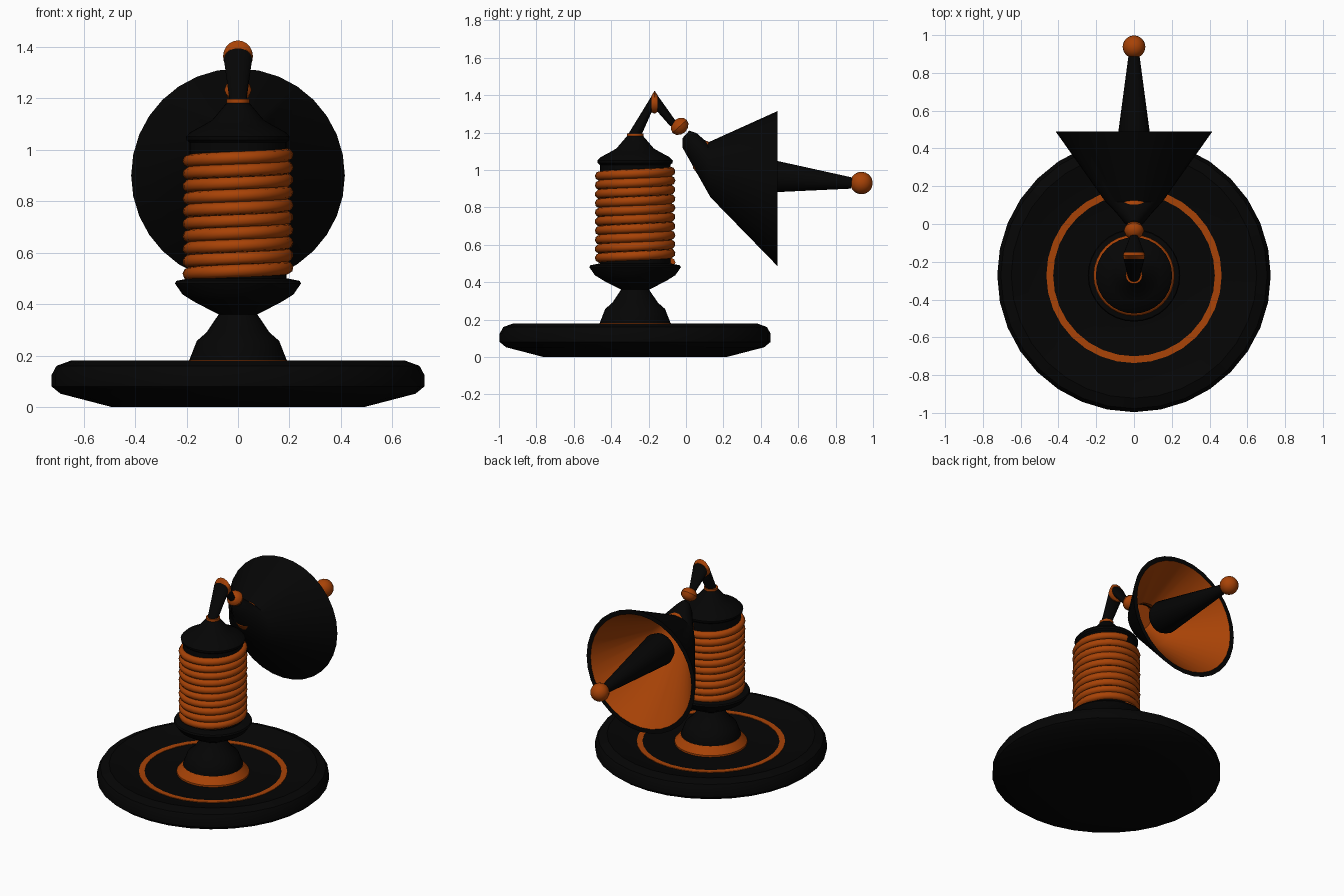
import bpy, bmesh
from math import sin, cos, pi, radians

if "Cube" in bpy.data.objects:
    bpy.data.objects.remove(bpy.data.objects["Cube"])

CY = -0.272  # y of the column axis


def material(name, rgb):
    m = bpy.data.materials.new(name)
    m.diffuse_color = (*rgb, 1)
    m.use_nodes = True
    m.node_tree.nodes["Principled BSDF"].inputs["Base Color"].default_value = m.diffuse_color
    return m


BLACK = material("black", (0.0015, 0.0015, 0.0015))
ORANGE = material("orange", (0.39, 0.055, 0.002))


def finish(name, bm, mats, angle=35):
    bmesh.ops.recalc_face_normals(bm, faces=bm.faces)
    me = bpy.data.meshes.new(name)
    bm.to_mesh(me)
    bm.free()
    for m in mats:
        me.materials.append(m)
    ob = bpy.data.objects.new(name, me)
    bpy.context.collection.objects.link(ob)
    bpy.ops.object.select_all(action='DESELECT')
    ob.select_set(True)
    bpy.context.view_layer.objects.active = ob
    bpy.ops.object.shade_smooth_by_angle(angle=radians(angle))
    return ob


def loft(name, rings, mats, sides=32, second_from=999, closed=False):
    """rings: (y, z, axis angle in the yz plane, x radius, cross radius)"""
    bm = bmesh.new()
    loops = []
    for y, z, a, rx, rv in rings:
        a = radians(a)
        loops.append([bm.verts.new((rx * cos(t), y - rv * sin(t) * sin(a), z + rv * sin(t) * cos(a)))
                      for t in (2 * pi * i / sides for i in range(sides))])
    n = len(loops)
    for k in range(n if closed else n - 1):
        p, q = loops[k], loops[(k + 1) % n]
        for i in range(sides):
            j = (i + 1) % sides
            f = bm.faces.new((p[i], p[j], q[j], q[i]))
            f.material_index = int(k >= second_from)
    if not closed:
        bm.faces.new(loops[0])
        bm.faces.new(loops[-1]).material_index = int(second_from < n)
    return finish(name, bm, mats)


def turned(name, profile, mat, sides=32, closed=False):
    """revolve (radius, z) points around the column axis"""
    return loft(name, [(CY, z, 90, r, r) for r, z in profile], [mat], sides, closed=closed)


def ball(name, y, z, r, rx, angle, sides=16, rows=8):
    return loft(name, [(y - r * cos(t) * cos(radians(angle)), z - r * cos(t) * sin(radians(angle)),
                        angle, max(rx * sin(t), 0.001), max(rx * sin(t), 0.001))
                       for t in (pi * i / rows for i in range(rows + 1))], [ORANGE], sides)


# round base with dished top and two inlaid rings
turned("base", [(0.49, 0), (0.69, 0.052), (0.724, 0.08), (0.724, 0.125), (0.705, 0.16),
                (0.65, 0.18), (0.57, 0.157), (0.464, 0.128), (0.2, 0.125)], BLACK)
turned("outer_base_ring", [(0.428, 0.12), (0.464, 0.12), (0.464, 0.132), (0.428, 0.131)], ORANGE, closed=True)
turned("inner_base_ring", [(0.18, 0.12), (0.228, 0.12), (0.228, 0.137), (0.189, 0.183), (0.18, 0.183)],
       ORANGE, closed=True)

# waisted pedestal, coil core and cap
turned("pedestal", [(0.188, 0.13), (0.188, 0.185), (0.16, 0.257), (0.122, 0.29), (0.075, 0.36), (0.165, 0.406),
                    (0.215, 0.437), (0.245, 0.48), (0.24, 0.49), (0.19, 0.50)], BLACK)
turned("coil_core", [(0.188, 0.49), (0.188, 1.035)], BLACK)
turned("cap", [(0.18, 1.02), (0.2, 1.037), (0.202, 1.05), (0.185, 1.068), (0.14, 1.092),
               (0.1, 1.115), (0.04, 1.185)], BLACK)
turned("neck_ring", [(0.044, 1.181), (0.044, 1.196)], ORANGE)

# coil winding
TURNS, STEPS = 10, 32
curve = bpy.data.curves.new("coil", 'CURVE')
curve.dimensions = '3D'
curve.bevel_depth = 0.0255
curve.bevel_resolution = 2
curve.use_fill_caps = True
spline = curve.splines.new('POLY')
spline.points.add(TURNS * STEPS)
for i, p in enumerate(spline.points):
    t = pi / 2 + 2 * pi * i / STEPS
    p.co = (0.19 * cos(t), CY + 0.19 * sin(t), 0.505 + 0.487 * i / (TURNS * STEPS), 1)
curve.materials.append(ORANGE)
coil = bpy.data.objects.new("coil", curve)
bpy.context.collection.objects.link(coil)

# bent arm with elbow disc and ball joint
loft("lower_arm", [(CY, 1.192, 85, 0.033, 0.035), (-0.184, 1.352, 0, 0.055, 0.043)], [BLACK], 20)
loft("elbow_disc", [(-0.185, 1.352, 0, 0.055, 0.044), (-0.168, 1.362, 0, 0.058, 0.062),
                    (-0.152, 1.356, 0, 0.055, 0.045)], [ORANGE], 20)
loft("upper_arm", [(-0.153, 1.356, 0, 0.054, 0.044), (-0.068, 1.246, -48, 0.022, 0.02)], [BLACK], 20)
ball("wrist_ball", -0.034, 1.233, 0.042, 0.053, -48, 14, 6)

# bent horn, black outside and orange inside
loft("horn", [(0.0, 1.191, -42, 0.026, 0.026), (0.019, 1.158, -44, 0.055, 0.054),
              (0.123, 1.0, 3, 0.155, 0.146), (0.49, 0.9, 0, 0.415, 0.415),
              (0.49, 0.9, 0, 0.385, 0.385), (0.16, 0.99, 0, 0.15, 0.145), (0.07, 1.085, -25, 0.08, 0.08)],
     [BLACK, ORANGE], 32, second_from=4)

# central spike with tip ball
loft("spike", [(0.245, 0.985, -5, 0.06, 0.06), (0.26, 0.984, -5, 0.095, 0.095),
               (0.3, 0.98, -5, 0.108, 0.108), (0.885, 0.93, -5, 0.03, 0.03)], [BLACK], 24)
ball("tip_ball", 0.938, 0.93, 0.06, 0.06, -5, 20, 12)
